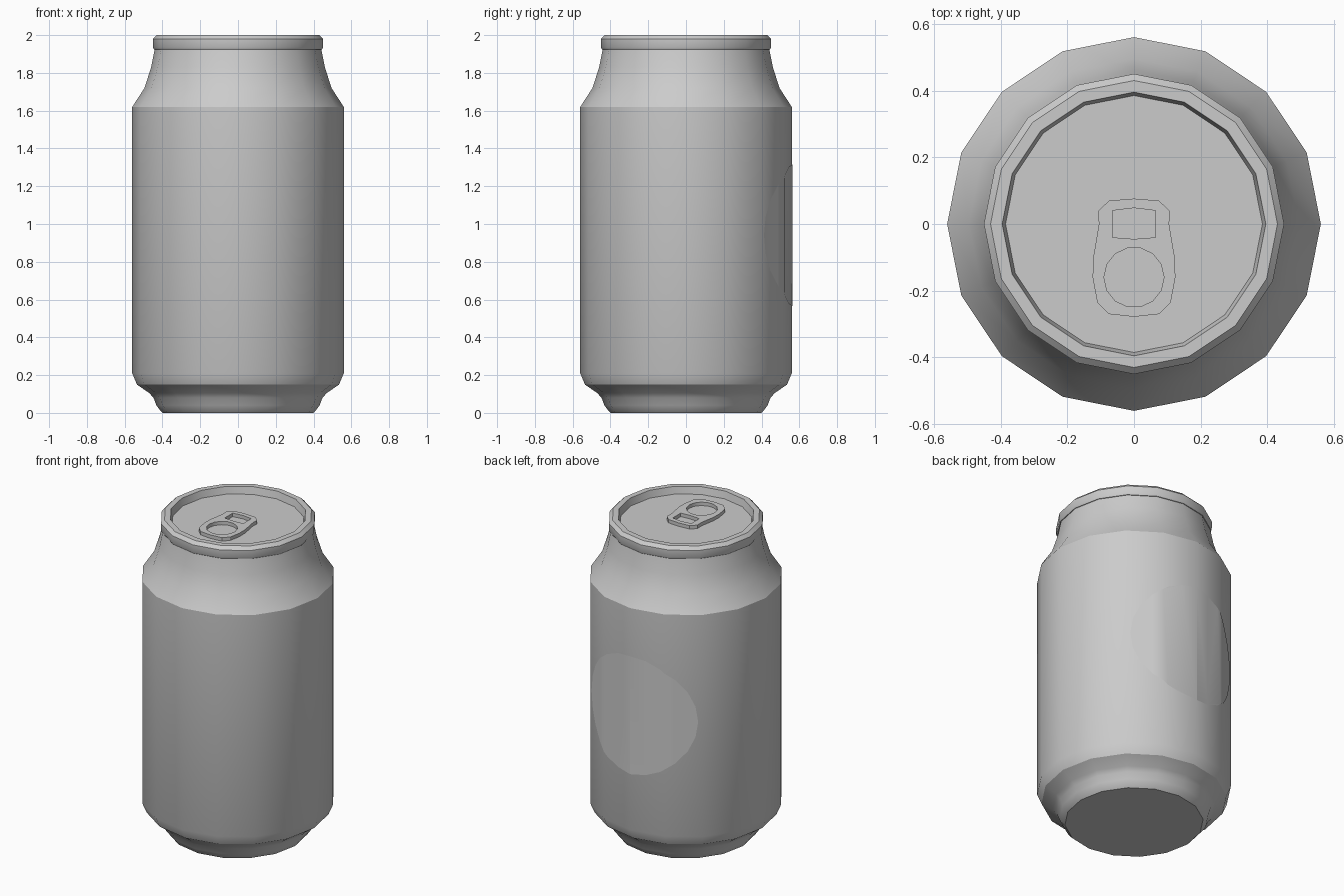
import bpy, bmesh, math

cube = bpy.data.objects.get("Cube")
if cube:
    bpy.data.objects.remove(cube, do_unlink=True)

SIDES = 16
RADIUS = 0.56
FLOOR = 1.955


def material(name, value):
    m = bpy.data.materials.new(name)
    m.use_nodes = True
    colour = (value, value, value, 1)
    m.diffuse_color = colour
    m.node_tree.nodes["Principled BSDF"].inputs["Base Color"].default_value = colour
    return m


metal = material("light grey metal", 0.6)


def finish(name, mesh, angle=30):
    obj = bpy.data.objects.new(name, mesh)
    bpy.context.collection.objects.link(obj)
    mesh.materials.clear()
    mesh.materials.append(metal)
    bpy.ops.object.select_all(action="DESELECT")
    obj.select_set(True)
    bpy.context.view_layer.objects.active = obj
    bpy.ops.object.shade_smooth_by_angle(angle=math.radians(angle))
    return obj


def lathe(name, profile):
    """Spin a radius/height profile, capping both ends."""
    bm = bmesh.new()
    turn = 2 * math.pi / SIDES
    rings = [[bm.verts.new((r * math.cos(i * turn), r * math.sin(i * turn), z))
              for i in range(SIDES)] for r, z in profile]
    for low, high in zip(rings, rings[1:]):
        for i in range(SIDES):
            j = (i + 1) % SIDES
            bm.faces.new((low[i], low[j], high[j], high[i]))
    bm.faces.new(rings[0][::-1])
    bm.faces.new(rings[-1])
    mesh = bpy.data.meshes.new(name)
    bm.to_mesh(mesh)
    bm.free()
    return finish(name, mesh)


# Can wall from base to neck
lathe("can_body", [(0.40, 0), (0.41, 0.01), (0.432, 0.04), (0.447, 0.08), (0.47, 0.105),
                   (0.535, 0.15), (RADIUS, 0.21), (RADIUS, 1.62), (0.495, 1.72),
                   (0.46, 1.83), (0.44, 1.93)])

# Rolled rim with the sunken lid
lathe("rim_and_lid", [(0.43, 1.922), (0.445, 1.925), (0.45, 1.935), (0.45, 1.98),
                      (0.43, 2.0), (0.395, 2.0), (0.385, FLOOR)])

# Pull tab: outline with two holes, extruded
half = [(0, 0.076), (0.075, 0.07), (0.108, 0.038), (0.105, 0), (0.122, -0.1),
        (0.124, -0.16), (0.11, -0.235), (0.075, -0.27), (0, -0.278)]
outline = half + [(-x, y) for x, y in half[-2:0:-1]]
slot = [(-0.065, -0.04), (0, -0.045), (0.065, -0.04), (0.065, 0.04), (0, 0.048), (-0.065, 0.04)]
finger = [(0.09 * math.cos(a * math.pi / 7), -0.16 + 0.09 * math.sin(a * math.pi / 7))
          for a in range(14)]

curve = bpy.data.curves.new("tab_shape", "CURVE")
curve.dimensions = "2D"
curve.fill_mode = "BOTH"
curve.extrude = 0.011
for loop in (outline, slot, finger):
    spline = curve.splines.new("POLY")
    spline.points.add(len(loop) - 1)
    for point, (x, y) in zip(spline.points, loop):
        point.co = (x, y, 0, 1)
    spline.use_cyclic_u = True
helper = bpy.data.objects.new("tab_helper", curve)
bpy.context.collection.objects.link(helper)
bpy.context.view_layer.update()
tab_mesh = bpy.data.meshes.new_from_object(
    helper.evaluated_get(bpy.context.evaluated_depsgraph_get()))
bpy.data.objects.remove(helper, do_unlink=True)
bm = bmesh.new()
bm.from_mesh(tab_mesh)
bmesh.ops.remove_doubles(bm, verts=bm.verts, dist=0.0005)
bmesh.ops.recalc_face_normals(bm, faces=bm.faces)
bm.to_mesh(tab_mesh)
bm.free()
finish("pull_tab", tab_mesh).location.z = FLOOR + 0.012

# Thin round plate wrapped over the back facets
corners = [(RADIUS * math.sin(i * 2 * math.pi / SIDES), RADIUS * math.cos(i * 2 * math.pi / SIDES))
           for i in range(-3, 4)]


def wall_y(x):
    for (x0, y0), (x1, y1) in zip(corners, corners[1:]):
        if x0 <= x <= x1:
            return y0 + (y1 - y0) * (x - x0) / (x1 - x0)
    return 0


bm = bmesh.new()
bmesh.ops.create_circle(bm, cap_ends=True, segments=24, radius=0.375)
for x, _ in corners[1:-1]:
    bmesh.ops.bisect_plane(bm, geom=bm.verts[:] + bm.edges[:] + bm.faces[:],
                           plane_co=(x, 0, 0), plane_no=(1, 0, 0))
for v in bm.verts:
    v.co = (v.co.x, wall_y(v.co.x) + 0.003, v.co.y + 0.94)
bmesh.ops.recalc_face_normals(bm, faces=bm.faces)
for f in bm.faces:
    f.normal_update()
    if f.normal.y < 0:
        f.normal_flip()
badge_mesh = bpy.data.meshes.new("back_disc")
bm.to_mesh(badge_mesh)
bm.free()
finish("back_disc", badge_mesh)
